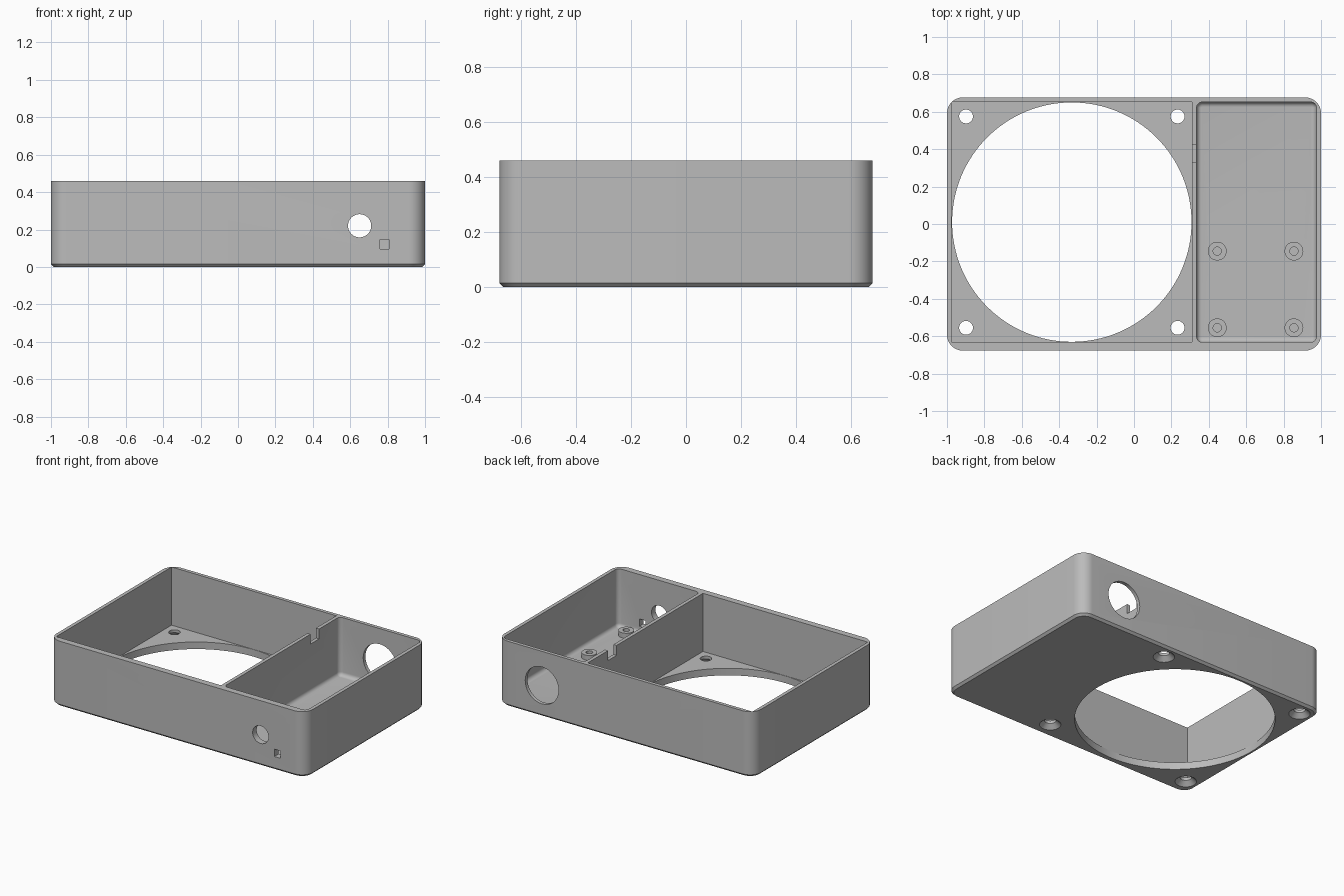
import bpy, bmesh, math
from mathutils import Matrix

old = bpy.data.objects.get("Cube")
if old:
    bpy.data.objects.remove(old, do_unlink=True)

grey = bpy.data.materials.new("mid grey plastic")
grey.use_nodes = True
GREY = (0.5, 0.5, 0.5, 1)
grey.diffuse_color = GREY
grey.node_tree.nodes["Principled BSDF"].inputs["Base Color"].default_value = GREY

HEIGHT, FLOOR, TOP = 0.46, 0.05, 0.6


def finish(name, bm):
    mesh = bpy.data.meshes.new(name)
    bmesh.ops.recalc_face_normals(bm, faces=bm.faces[:])
    bm.to_mesh(mesh)
    bm.free()
    mesh.materials.append(grey)
    obj = bpy.data.objects.new(name, mesh)
    bpy.context.collection.objects.link(obj)
    return obj


def box(name, lo, hi, corner=0, bottom=0, bottom_steps=1):
    """Box with optional rounded upright corners and an eased lower rim."""
    bm = bmesh.new()
    bmesh.ops.create_cube(bm, size=1)
    for v in bm.verts:
        v.co = [(a + b) / 2 + c * (b - a) for a, b, c in zip(lo, hi, v.co)]
    if corner:
        upright = [e for e in bm.edges
                   if abs(e.verts[0].co.z - e.verts[1].co.z) > 0.01]
        bmesh.ops.bevel(bm, geom=upright, offset=corner, segments=12,
                        profile=0.5, affect='EDGES')
    if bottom:
        rim = [e for e in bm.edges if all(v.co.z < lo[2] + 1e-4 for v in e.verts)]
        bmesh.ops.bevel(bm, geom=rim, offset=bottom, segments=bottom_steps,
                        profile=0.5, affect='EDGES')
    return finish(name, bm)


def rod(name, centre, r1, r2, depth, along_y=False, sides=48):
    """Round bar or cone; r1 is at the lower end."""
    bm = bmesh.new()
    turn = Matrix.Rotation(math.pi / 2, 4, 'X') if along_y else Matrix()
    bmesh.ops.create_cone(bm, cap_ends=True, segments=sides, radius1=r1, radius2=r2,
                          depth=depth, matrix=Matrix.Translation(centre) @ turn)
    return finish(name, bm)


def combine(body, tool, operation='DIFFERENCE'):
    mod = body.modifiers.new("cut", 'BOOLEAN')
    mod.operation, mod.solver, mod.object = operation, 'EXACT', tool
    bpy.context.view_layer.objects.active = body
    bpy.ops.object.modifier_apply(modifier=mod.name)
    bpy.data.objects.remove(tool, do_unlink=True)


# Outer shell with rounded corners and chamfered base
case = box("enclosure", (-1, -0.677, 0), (1, 0.677, HEIGHT), 0.085, 0.015)

# Square fan bay and rounded electronics bay, leaving a thin divider
combine(case, box("fan_bay", (-0.975, -0.632, FLOOR), (0.31, 0.652, TOP)))
combine(case, box("board_bay", (0.335, -0.632, FLOOR), (0.975, 0.652, TOP),
                  0.03, 0.027, 6))

# Fan opening and its countersunk screw holes
combine(case, rod("fan_opening", (-0.3325, 0.01, 0), 0.64, 0.64, 0.3, sides=128))
for x in (-0.898, 0.233):
    for y in (-0.555, 0.575):
        combine(case, rod("screw_hole", (x, y, 0), 0.037, 0.037, 0.3))
        combine(case, rod("countersink", (x, y, 0.012), 0.075, 0.037, 0.036))

# Cable notch in the divider
combine(case, box("cable_notch", (0.3, 0.33, HEIGHT - 0.07), (0.345, 0.425, TOP)))

# Front round and square openings, large round socket at the back
combine(case, rod("front_hole", (0.65, -0.66, 0.22), 0.062, 0.062, 0.15, True))
combine(case, box("front_slot", (0.758, -0.75, 0.095), (0.806, -0.6, 0.147)))
combine(case, rod("back_socket", (0.65, 0.67, 0.22), 0.13, 0.13, 0.15, True, 64))

# Board standoffs with blind pilot holes
for x in (0.445, 0.855):
    for y in (-0.555, -0.145):
        combine(case, rod("standoff", (x, y, FLOOR + 0.01), 0.05, 0.05, 0.05), 'UNION')
        combine(case, rod("pilot_hole", (x, y, FLOOR + 0.035), 0.022, 0.022, 0.06))

bpy.ops.object.select_all(action='DESELECT')
case.select_set(True)
bpy.context.view_layer.objects.active = case
bpy.ops.object.shade_smooth_by_angle(angle=math.radians(30))
